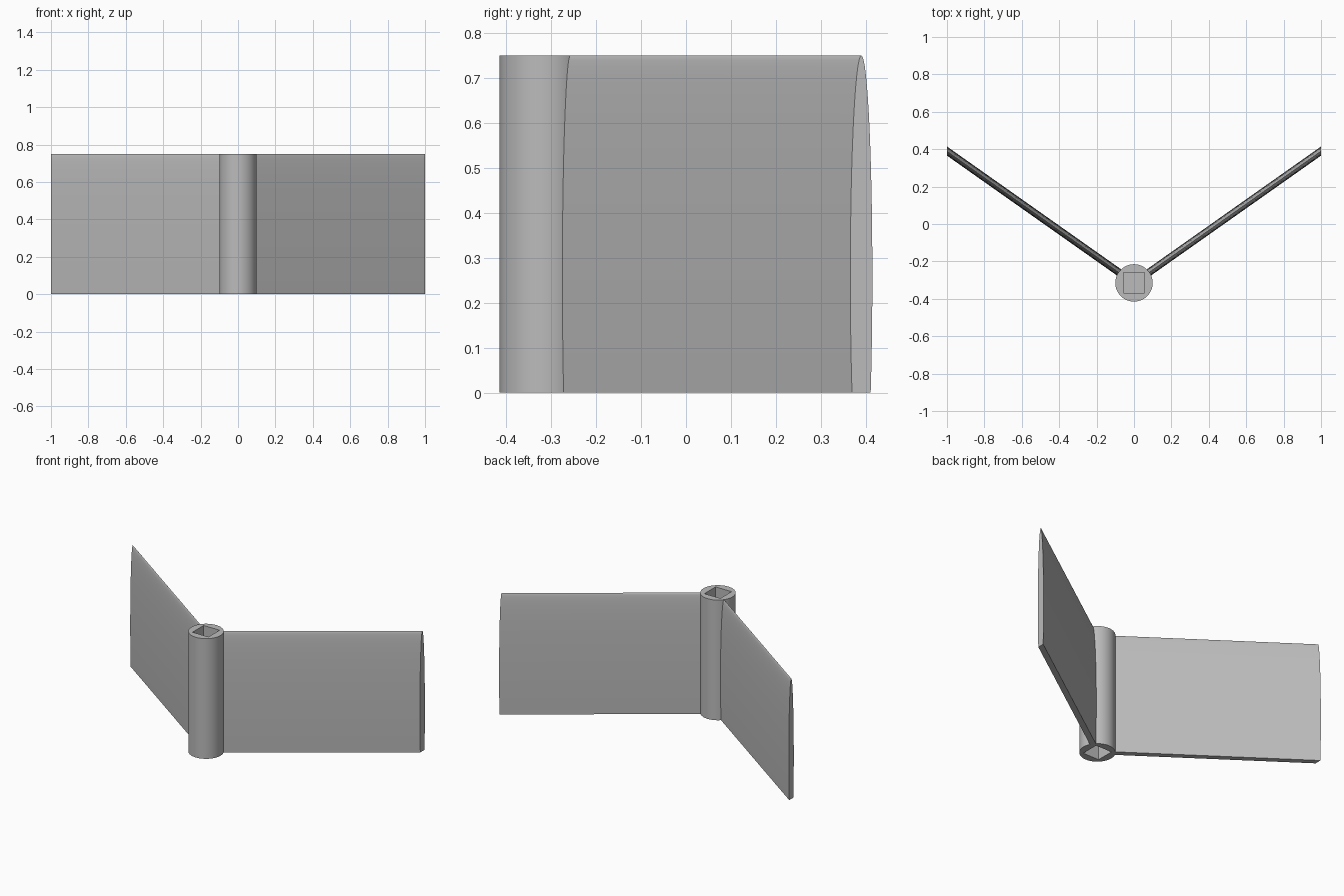
import bpy, bmesh
from math import sin, cos, pi, radians, tan, sqrt, asin

cube = bpy.data.objects.get("Cube")
if cube:
    bpy.data.objects.remove(cube, do_unlink=True)

HEIGHT = 0.75
HUB_Y = -0.315
HUB_R = 0.1
SLOPE = 0.705

# Single grey material
grey = bpy.data.materials.new("light grey")
grey.use_nodes = True
colour = (0.5, 0.5, 0.5, 1)
grey.diffuse_color = colour
grey.node_tree.nodes["Principled BSDF"].inputs["Base Color"].default_value = colour


def smooth(obj):
    bpy.ops.object.select_all(action='DESELECT')
    obj.select_set(True)
    bpy.context.view_layer.objects.active = obj
    bpy.ops.object.shade_smooth_by_angle(angle=radians(35))


# Round hub with a square socket in each end
bpy.ops.mesh.primitive_cylinder_add(vertices=64, radius=HUB_R, depth=HEIGHT,
                                    location=(0, HUB_Y, HEIGHT / 2))
hub = bpy.context.object
hub.name = "hub"
hub.data.materials.append(grey)
SOCKET_DEPTH = 0.2
for end in (0, HEIGHT):
    bpy.ops.mesh.primitive_cube_add(size=1, location=(0, HUB_Y, end))
    cutter = bpy.context.object
    cutter.name = "socket_cutter"
    cutter.scale = (0.11, 0.11, 2 * SOCKET_DEPTH)
    cutter.hide_render = True
    cut = hub.modifiers.new("socket", 'BOOLEAN')
    cut.operation = 'DIFFERENCE'
    cut.solver = 'EXACT'
    cut.object = cutter
    bpy.context.view_layer.objects.active = hub
    bpy.ops.object.modifier_apply(modifier=cut.name)
    bpy.data.objects.remove(cutter, do_unlink=True)
smooth(hub)


# Swept blades: an ellipse section cut flat at the base, with the tip cut square to x
def blade(name, side):
    centre_z, half_y = 0.26, 0.0245
    half_z = HEIGHT - centre_z
    start = -asin(centre_z / half_z)
    steps = 40
    angles = [start + (pi - 2 * start) * i / steps for i in range(steps + 1)]
    bm = bmesh.new()
    rings = []
    for x in (0.065, 1.0):
        rings.append([bm.verts.new((side * x,
                                    HUB_Y + SLOPE * x + half_y * cos(a),
                                    max(0, centre_z + half_z * sin(a))))
                      for a in angles])
    root, tip = rings
    for i in range(len(root)):
        j = (i + 1) % len(root)
        bm.faces.new((root[i], root[j], tip[j], tip[i]))
    bm.faces.new(root)
    bm.faces.new(tip)
    bmesh.ops.recalc_face_normals(bm, faces=bm.faces)
    mesh = bpy.data.meshes.new(name)
    bm.to_mesh(mesh)
    bm.free()
    obj = bpy.data.objects.new(name, mesh)
    bpy.context.collection.objects.link(obj)
    mesh.materials.append(grey)
    smooth(obj)


blade("left_blade", 1)
blade("right_blade", -1)
